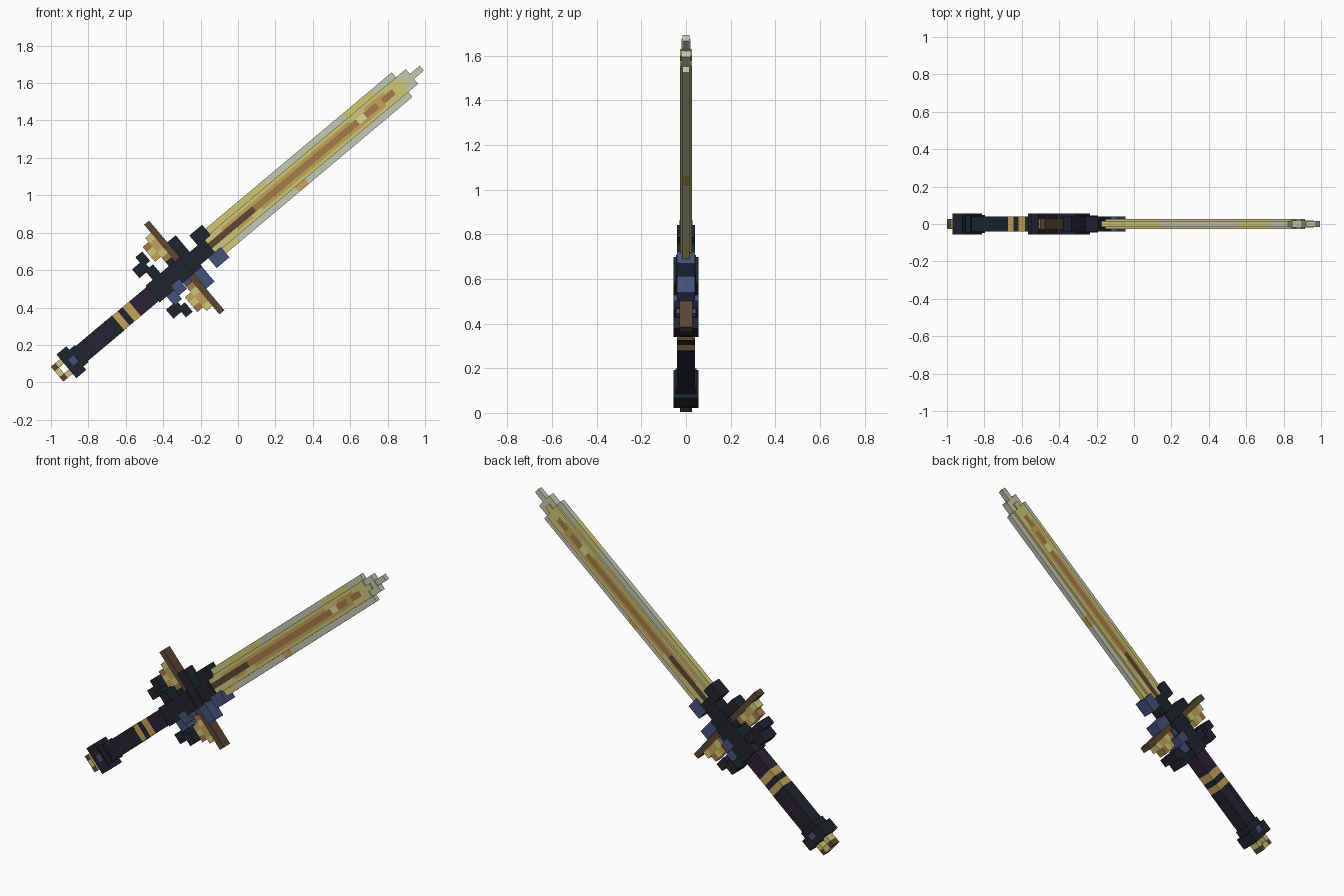
import bpy, bmesh, math
from mathutils import Vector

cube = bpy.data.objects.get("Cube")
if cube:
    bpy.data.objects.remove(cube)

# The sword lies along a 40 degree axis; P is the size of one block
P, ANGLE = 0.0344, math.radians(40)
ALONG = Vector((math.cos(ANGLE), 0, math.sin(ANGLE)))
ACROSS = Vector((-math.sin(ANGLE), 0, math.cos(ANGLE)))
ORIGIN = ALONG * -0.713 + ACROSS * 0.655
DEPTH = Vector((0, 1, 0))

COLOURS = {"pale_steel": "C6C8B2", "yellow": "D0C878", "gold": "C4A45A",
           "bronze": "A67C48", "dark_brown": "5C4634", "navy": "20242E",
           "blue": "45517A", "purple": "2C2236", "cream": "E2D898"}


def linear(c):
    return c / 12.92 if c <= 0.04045 else ((c + 0.055) / 1.055) ** 2.4


MATS = {}
for label, code in COLOURS.items():
    rgba = [linear(v / 255) for v in bytes.fromhex(code)] + [1]
    m = bpy.data.materials.new(label)
    m.use_nodes = True
    m.diffuse_color = rgba
    m.node_tree.nodes["Principled BSDF"].inputs["Base Color"].default_value = rgba
    MATS[label] = m


def part(name, blocks):
    """Blocks are (start, end, low, high, half depth, colour) in block units."""
    bm = bmesh.new()
    used = sorted({b[5] for b in blocks})
    for a0, a1, w0, w1, h, colour in blocks:
        made = bmesh.ops.create_cube(bm, size=1)["verts"]
        for v in made:
            a = a0 if v.co.x < 0 else a1
            w = w0 if v.co.z < 0 else w1
            y = h if v.co.y > 0 else -h
            v.co = ORIGIN + ALONG * a * P + ACROSS * w * P + DEPTH * y
        for f in {f for v in made for f in v.link_faces}:
            f.material_index = used.index(colour)
    bmesh.ops.recalc_face_normals(bm, faces=bm.faces)
    mesh = bpy.data.meshes.new(name)
    bm.to_mesh(mesh)
    bm.free()
    for c in used:
        mesh.materials.append(MATS[c])
    obj = bpy.data.objects.new(name, mesh)
    bpy.context.collection.objects.link(obj)


def strip(stops, low, high, h):
    """A row of blocks changing colour at each stop."""
    return [(s, e, low, high, h, c) for (s, c), (e, _) in zip(stops, stops[1:])]


def mirrored(blocks):
    return blocks + [(a, b, -w1, -w0, h, c) for a, b, w0, w1, h, c in blocks]


# Blade: ridge, bevels and thin edges
part("blade_ridge", strip([(30, "dark_brown"), (40, "bronze"), (61, "cream"), (62.5, "bronze"),
                           (65, "gold"), (66, "bronze"), (68.3, "yellow"), (71, "")],
                          -0.5, 0.5, 0.028))
part("upper_bevel", strip([(30, "yellow"), (34, "gold"), (60, "yellow"), (63, "gold"),
                           (67, "yellow"), (70, "")], 0.5, 1, 0.028)
     + [(30, 70, 1, 1.5, 0.028, "yellow")])
part("lower_bevel", strip([(30, "yellow"), (36, "gold"), (39, "yellow"), (41, "gold"),
                           (66, "yellow"), (70, "")], -1, -0.5, 0.028)
     + [(30, 70, -1.5, -1, 0.028, "yellow")])
part("upper_edge", strip([(31, "yellow"), (44, "pale_steel"), (60, "yellow"),
                          (66, "pale_steel"), (70, "")], 1.5, 2.5, 0.015))
part("lower_edge", strip([(31, "yellow"), (35, "pale_steel"), (47, "gold"), (49, "pale_steel"),
                          (70, "")], -2.5, -1.5, 0.015))
part("blade_tip", [(70, 72, -1.5, 1.5, 0.02, "pale_steel"),
                   (72, 74, -0.5, 0.5, 0.015, "pale_steel")])

# Grip with gold bands
part("grip", strip([(4, "navy"), (7, "purple"), (11, "navy"), (12.4, "gold"), (13.5, "navy"),
                    (14.5, "gold"), (15.8, "purple"), (20, "")], -1.45, 1.45, 0.04))
part("grip_edges", mirrored([(4, 12.4, 0.8, 1.5, 0.041, "navy")]))

# Pommel: heavy collar and open end ring
part("pommel_collar", [(1.9, 3.9, -2.4, 2.4, 0.055, "navy"),
                       (3.9, 5, -1.7, 1.7, 0.048, "navy"),
                       (2.8, 3.8, -0.6, 0.6, 0.057, "blue")])
part("pommel_ring", [(0, 0.9, -0.6, 0.6, 0.028, "yellow")]
     + mirrored([(0, 0.9, 0.6, 1.5, 0.028, "dark_brown"),
                 (0.9, 2, 0.6, 1.5, 0.028, "yellow")]))

# Guard core
part("guard_core", [(19.4, 26.3, -1.7, 1.7, 0.055, "navy"),
                    (26.3, 28, -1.7, 1.7, 0.045, "navy"),
                    (28, 31, -1.3, 1.3, 0.04, "navy"),
                    (22.4, 24, -2.8, -0.9, 0.056, "blue")])

# Guard arms, prongs and outer blocks, navy above and blue below
arms = [(20.8, 22.4, 1.5, 3.5, 0.045), (24.1, 25.3, 1.5, 2.5, 0.04),
        (26.3, 28, 1.5, 4.7, 0.04), (29.6, 32.2, 1.2, 3.3, 0.04)]
part("upper_arms", [(*b, "navy") for b in arms])
part("lower_arms", [(a, b, -w1, -w0, h, "blue") for a, b, w0, w1, h in arms])
part("outer_blocks", mirrored([(19.4, 21, 3.2, 5, 0.055, "navy"),
                               (21, 22.4, 4.2, 6.1, 0.055, "navy"),
                               (20.8, 21.6, 3.5, 4.3, 0.05, "navy")]))

# Checkered gold crescents in front of the brown cross bars
cycle = ["gold", "yellow", "bronze", "yellow", "gold"]
crescent = []
for row, (start, low, count) in enumerate([(22.9, 3.6, 3), (24.1, 2.4, 5)]):
    for i in range(count):
        w = low + i
        crescent.append((start, start + 1.2, w, w + 1, 0.028, cycle[(i + 2 * row) % 5]))
part("gold_crescents", mirrored(crescent))
part("cross_bars", mirrored([(25.3, 26.3, 1.5, 9.1, 0.03, "dark_brown")]))
